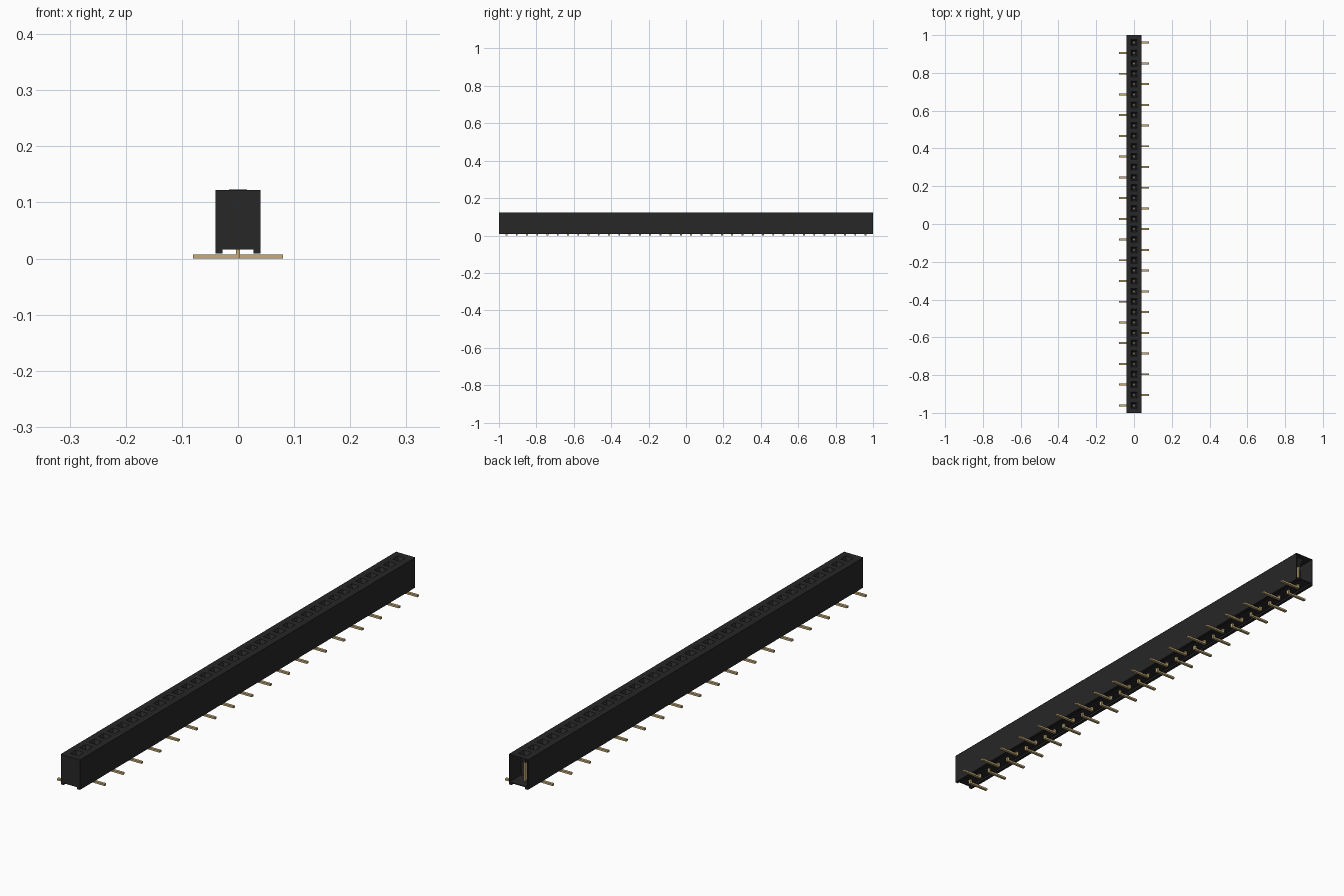
import bpy
import bmesh
from mathutils import Vector

cube = bpy.data.objects.get("Cube")
if cube:
    bpy.data.objects.remove(cube, do_unlink=True)

PINS = 36
PITCH = 0.05486
FIRST = PITCH * (PINS - 1) / 2
HALF_W, TOP, FLOOR, WALL = 0.04, 0.123, 0.016, 0.003


def material(name, colour):
    mat = bpy.data.materials.new(name)
    mat.use_nodes = True
    mat.diffuse_color = (*colour, 1)
    mat.node_tree.nodes["Principled BSDF"].inputs["Base Color"].default_value = (*colour, 1)
    return mat


black = material("black plastic", (0.02, 0.02, 0.02))
gold = material("gold metal", (0.57, 0.42, 0.19))


def finish(name, bm, mat):
    mesh = bpy.data.meshes.new(name)
    bm.to_mesh(mesh)
    bm.free()
    mesh.materials.append(mat)
    obj = bpy.data.objects.new(name, mesh)
    bpy.context.collection.objects.link(obj)
    return obj


def box(name, low, high, mat=black):
    low, high = Vector(low), Vector(high)
    bm = bmesh.new()
    bmesh.ops.create_cube(bm, size=1)
    bmesh.ops.scale(bm, vec=high - low, verts=bm.verts)
    bmesh.ops.translate(bm, vec=(low + high) / 2, verts=bm.verts)
    return finish(name, bm, mat)


# Housing walls; the back end stays open
for side, s in (("left", 1), ("right", -1)):
    xs = sorted((s * HALF_W, s * (HALF_W - WALL)))
    box(side + "_wall", (xs[0], -1, FLOOR), (xs[1], 1, TOP - 0.001))
    xs = sorted((s * HALF_W, s * 0.028))
    box(side + "_foot_rail", (xs[0], -1, 0.009), (xs[1], 1, FLOOR))
inner = HALF_W - WALL
box("front_wall", (-inner, -1, FLOOR), (inner, WALL - 1, TOP - 0.001))
box("floor", (-inner, -1, FLOOR), (inner, 1, FLOOR + WALL))
divider_y = FIRST - PITCH / 2
box("last_divider", (-inner, divider_y - WALL, FLOOR), (inner, divider_y, TOP - 0.02))

# Top plate: one cell per contact, each with a tapered square opening
bm = bmesh.new()
edges = [-1] + [(i - PINS / 2) * PITCH for i in range(PINS + 1)] + [1]
rows = [[bm.verts.new((x, y, TOP)) for x in (-HALF_W, -0.018, 0.018, HALF_W)] for y in edges]
cells = []
for i, (a, b) in enumerate(zip(rows, rows[1:])):
    for k in range(3):
        face = bm.faces.new((a[k], a[k + 1], b[k + 1], b[k]))
        if k == 1 and 0 < i <= PINS:
            cells.append(face)
bm.normal_update()
for face in cells:
    middle = face.calc_center_median()
    # Rim, funnel and shaft rings
    for half, z in ((0.016, TOP), (0.008, TOP - 0.014), (0.008, TOP - 0.033)):
        bmesh.ops.inset_individual(bm, faces=[face], thickness=0.001)
        for v in face.verts:
            v.co.x = half if v.co.x > middle.x else -half
            v.co.y = middle.y + (half if v.co.y > middle.y else -half)
            v.co.z = z
bmesh.ops.delete(bm, geom=cells, context="FACES_ONLY")
finish("top_plate", bm, black)


# Bent contacts, alternating sides
def contact_row(name, side, start):
    profile = ((-0.004, 0), (0.08, 0), (0.08, 0.007), (0.004, 0.007), (0.004, 0.092), (-0.004, 0.092))
    bm = bmesh.new()
    face = bm.faces.new([bm.verts.new((side * x, start - 0.005, z)) for x, z in profile])
    grown = bmesh.ops.extrude_face_region(bm, geom=[face])["geom"]
    moved = [g for g in grown if isinstance(g, bmesh.types.BMVert)]
    bmesh.ops.translate(bm, vec=(0, 0.01, 0), verts=moved)
    bmesh.ops.recalc_face_normals(bm, faces=bm.faces)
    obj = finish(name, bm, gold)
    array = obj.modifiers.new("repeat", "ARRAY")
    array.count = PINS // 2
    array.use_relative_offset = False
    array.use_constant_offset = True
    array.constant_offset_displace = (0, -2 * PITCH, 0)


contact_row("left_contacts", 1, FIRST)
contact_row("right_contacts", -1, FIRST - PITCH)
